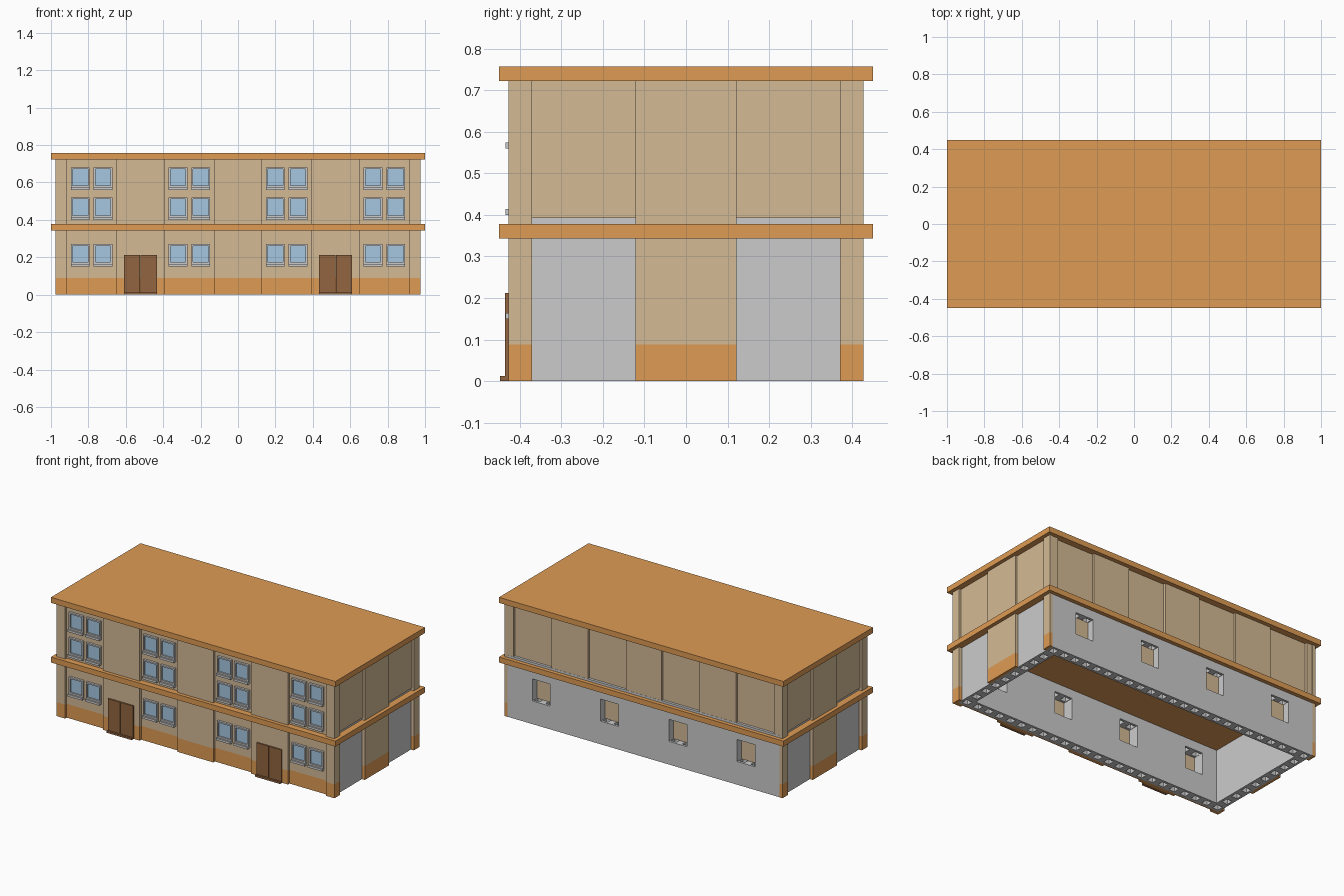
import bpy, bmesh
from mathutils import Matrix, Vector

if "Cube" in bpy.data.objects:
    bpy.data.objects.remove(bpy.data.objects["Cube"])


def material(name, rgb):
    m = bpy.data.materials.new(name)
    m.diffuse_color = (*rgb, 1)
    m.use_nodes = True
    m.node_tree.nodes["Principled BSDF"].inputs["Base Color"].default_value = m.diffuse_color
    return m


TAN = material("tan", (0.66, 0.49, 0.30))
ORANGE = material("orange", (0.73, 0.33, 0.09))
BROWN = material("brown", (0.29, 0.13, 0.05))
GLASS = material("glass", (0.38, 0.57, 0.75))


def boxes(name, items, mat=None):
    """One object from boxes given as (x0, x1, y0, y1, z0, z1)."""
    bm = bmesh.new()
    for x0, x1, y0, y1, z0, z1 in items:
        c = Vector((x0 + x1, y0 + y1, z0 + z1)) / 2
        size = Matrix.Diagonal((x1 - x0, y1 - y0, z1 - z0, 1))
        bmesh.ops.create_cube(bm, size=1, matrix=Matrix.Translation(c) @ size)
    me = bpy.data.meshes.new(name)
    bm.to_mesh(me)
    bm.free()
    ob = bpy.data.objects.new(name, me)
    bpy.context.collection.objects.link(ob)
    if mat:
        me.materials.append(mat)
    return ob


def cut(ob, items):
    cutter = boxes("cutter", items)
    cutter.hide_render = True
    mod = ob.modifiers.new("cut", 'BOOLEAN')
    mod.operation = 'DIFFERENCE'
    mod.solver = 'EXACT'
    mod.object = cutter
    bpy.context.view_layer.objects.active = ob
    bpy.ops.object.modifier_apply(modifier="cut")
    bpy.data.objects.remove(cutter)


# Levels and main plan sizes
BASE, BAND0, BAND1, PANEL, ROOF0, ROOF1 = 0.088, 0.343, 0.378, 0.392, 0.722, 0.757
WX, WY0, WY1, T = 0.957, -0.402, 0.425, 0.07
PX, PY = 0.977, 0.427

# Slabs
boxes("roof_slab", [(-1, 1, -0.45, 0.45, ROOF0, ROOF1)], ORANGE)
boxes("floor_slab", [(-1, 1, -0.45, 0.45, BAND0, BAND1)], ORANGE)

# Hollow block wall of the ground floor
wall = boxes("block_wall", [(-WX, WX, WY0, WY1, 0, BAND0)])
h = 0.02
cuts = [(-WX + T, WX - T, WY0 + T, WY1 - T, -0.1, 0.5)]
nx, ny = 24, 9
for i in range(nx):
    x = -WX + T / 2 + i * (2 * WX - T) / (nx - 1)
    for y in (WY0 + T / 2, WY1 - T / 2):
        cuts.append((x - h, x + h, y - h, y + h, -0.1, 0.5))
for j in range(1, ny):
    y = WY0 + T / 2 + j * (WY1 - WY0 - T) / ny
    for x in (-WX + T / 2, WX - T / 2):
        cuts.append((x - h, x + h, y - h, y + h, -0.1, 0.5))
cut(wall, cuts)
openings = [(x - 0.063, x + 0.063, y0, y1, 0.147, 0.287)
            for x in (-0.72, -0.24, 0.24, 0.72)
            for y0, y1 in ((WY0 - 0.05, WY0 + T + 0.05), (WY1 - T - 0.05, WY1 + 0.05))]
cut(wall, openings)
boxes("back_opening_panels", [(x - 0.063, x + 0.063, 0.37, 0.38, 0.147, 0.287)
                              for x in (-0.72, -0.24, 0.24, 0.72)], TAN)

# Upper storey core behind the panels
boxes("upper_core", [(-WX, WX, WY0, 0.40, BAND1, ROOF0),
                     (-WX, WX, 0.39, WY1, BAND1, PANEL)])

# Cladding: raised piers and recessed bays
edges = [-PX, -0.917, -0.65, -0.392, -0.125, 0.125, 0.392, 0.65, 0.917, PX]
spans = list(zip(edges, edges[1:]))
piers, bays = spans[0::2], spans[1::2]
side_piers = [(-PY, -0.37), (-0.122, 0.122), (0.37, PY)]
side_bays = [(-0.37, -0.122), (0.122, 0.37)]


def front(z0, z1):
    return ([(a, b, -PY, WY0, z0, z1) for a, b in piers]
            + [(a, b, -0.411, WY0, z0, z1) for a, b in bays])


def sides(z0, z1, x, runs):
    return [(*sorted((s * WX, s * x)), a, b, z0, z1) for s in (-1, 1) for a, b in runs]


boxes("base_course", front(0, BASE) + sides(0, BASE, PX, side_piers), ORANGE)
boxes("lower_cladding", front(BASE, BAND0) + sides(BASE, BAND0, PX, side_piers), TAN)
boxes("upper_cladding", front(BAND1, ROOF0) + sides(BAND1, ROOF0, PX, side_piers)
      + sides(PANEL, ROOF0, 0.963, side_bays)
      + [(a, b, 0.40, 0.424, PANEL, ROOF0) for a, b in piers]
      + [(a, b, 0.40, 0.409, PANEL, ROOF0) for a, b in bays], TAN)

# Paired windows
frames, sills, panes = [], [], []
for bx in (-0.783, -0.26, 0.26, 0.783):
    for x in (bx - 0.061, bx + 0.061):
        for z in (0.15, 0.40, 0.56):
            l, r, t, f, y = x - 0.05, x + 0.05, z + 0.12, 0.009, -0.411
            frames += [(l, l + f, -0.425, y, z, t), (r - f, r, -0.425, y, z, t),
                       (l + f, r - f, -0.425, y, t - f, t),
                       (l + f, r - f, -0.425, y, z + 0.014, z + 0.024)]
            sills.append((l, r, -0.434, y, z, z + 0.014))
            panes.append((l + f, r - f, -0.415, y, z + 0.024, t - f))
boxes("window_frames", frames)
boxes("window_sills", sills)
boxes("window_panes", panes, GLASS)

# Double doors and door steps
boxes("doors", [(x + a, x + b, -0.436, -PY, 0.012, 0.212)
                for x in (-0.522, 0.522) for a, b in ((-0.088, -0.001), (0.001, 0.088))], BROWN)
boxes("door_steps", [(x - 0.088, x + 0.088, -0.448, -PY, 0, 0.012)
                     for x in (-0.522, 0.522)], BROWN)
